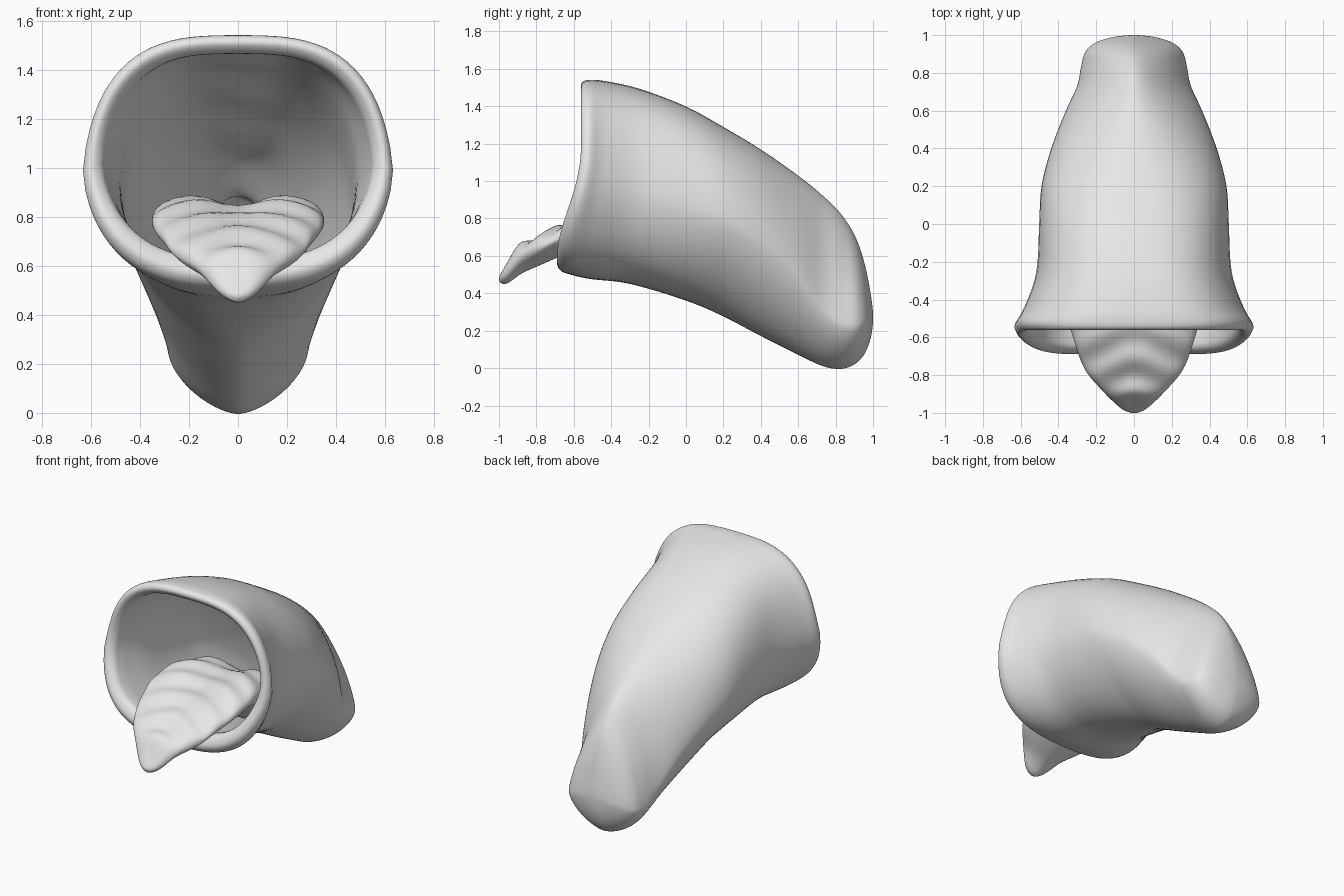
import bpy, bmesh, math
from mathutils import Vector

if "Cube" in bpy.data.objects:
    bpy.data.objects.remove(bpy.data.objects["Cube"], do_unlink=True)

SEGMENTS = 72
STEPS = 6

skin = bpy.data.materials.new("light_grey")
skin.use_nodes = True
skin.diffuse_color = (0.8, 0.8, 0.8, 1)
skin.node_tree.nodes["Principled BSDF"].inputs["Base Color"].default_value = (0.8, 0.8, 0.8, 1)


def clamp(value):
    return min(max(value, 0), 1)


def smooth_rows(rows):
    """Catmull-Rom interpolation through the section rows."""
    result = []
    last = len(rows) - 1
    for i in range(last):
        a, b, c, d = (Vector(rows[min(max(k, 0), last)]) for k in range(i - 1, i + 3))
        for s in range(STEPS):
            t = s / STEPS
            result.append(b + (c - a) * t / 2 + (a - b * 2.5 + c * 2 - d / 2) * t ** 2
                          + (b * 1.5 - a / 2 - c * 1.5 + d / 2) * t ** 3)
    result.append(Vector(rows[-1]))
    return result


def section(row, top_power, low_power, taper=0):
    """Closed ring, rounded separately above and below its widest height."""
    y_top, y_low, z_top, z_low, width, widest = row
    ring = []
    middle = z_low + widest * (z_top - z_low)
    for i in range(SEGMENTS):
        a = math.tau * i / SEGMENTS
        c, s = math.cos(a), math.sin(a)
        power = 2 / (top_power if s > 0 else low_power)
        rise = abs(s) ** power
        x = width * math.copysign(abs(c) ** power, c) * (1 - taper * rise)
        z = middle + rise * ((z_top - middle) if s > 0 else (z_low - middle))
        # The lower part of a slanted ring juts forward
        k = clamp(((z - z_low) / max(z_top - z_low, 0.001) - .03) * 1.7)
        ring.append(Vector((x, y_low + k * k * (3 - 2 * k) * (y_top - y_low), z)))
    return ring


def loft(name, rings):
    bm = bmesh.new()
    loops = [[bm.verts.new(p) for p in ring] for ring in rings]
    for a, b in zip(loops, loops[1:]):
        for i in range(SEGMENTS):
            j = (i + 1) % SEGMENTS
            bm.faces.new((a[i], a[j], b[j], b[i]))
    bm.faces.new(loops[0][::-1])
    bm.faces.new(loops[-1])
    bmesh.ops.recalc_face_normals(bm, faces=bm.faces)
    for face in bm.faces:
        face.smooth = True
    mesh = bpy.data.meshes.new(name)
    bm.to_mesh(mesh)
    bm.free()
    mesh.materials.append(skin)
    obj = bpy.data.objects.new(name, mesh)
    bpy.context.collection.objects.link(obj)
    soften = obj.modifiers.new("soften", 'SMOOTH')
    soften.factor = .5
    soften.iterations = 5


# Outer skin rows: y at top, y at bottom, top z, bottom z, half width, widest fraction
outer = [
    (-.51, -.62, 1.542, .5, .64, .46),
    (-.43, -.51, 1.535, .475, .59, .46),
    (-.25, -.3, 1.495, .45, .522, .47),
    (0, 0, 1.4, .36, .505, .5),
    (.2, .2, 1.29, .275, .492, .52),
    (.4, .4, 1.17, .17, .44, .52),
    (.6, .6, 1.03, .07, .362, .45),
    (.73, .73, .925, .01, .302, .34),
    (.83, .83, .825, -.005, .282, .29),
    (.91, .91, .695, .025, .26, .3),
    (.96, .96, .54, .085, .205, .35),
    (.99, .99, .38, .17, .11, .45),
    (1, 1, .3, .25, .02, .5),
]
# Rolled lip joining the inner wall to the outer skin
lip = [
    (-.42, -.5, 1.475, .575, .53, .46),
    (-.48, -.59, 1.466, .615, .548, .46),
    (-.53, -.655, 1.472, .62, .565, .46),
    (-.56, -.69, 1.505, .565, .602, .46),
    (-.55, -.67, 1.533, .52, .632, .46),
]
WALL = .03
inner = [(.965, .965, .3, .25, .02, .5)]
inner += [(a - WALL / 2, b - WALL / 2, t - WALL, l + WALL, w - WALL, f)
          for a, b, t, l, w, f in reversed(outer[2:-2])]

rings = []
rows = smooth_rows(inner + lip + outer)
inner_count = len(inner) * STEPS
for index, row in enumerate(rows):
    back = clamp((row[0] + .5) / 1.35)
    front = 1 - clamp((row[0] + .5) / .7)
    ring = section(row, 3.1 - 1.6 * back, 1.6 + 1.2 * front, .04 + .11 * front)
    # Ridges along the middle of the palate
    if index < inner_count and row[0] < .7:
        fade = clamp((inner_count - index) / STEPS)
        for p in ring:
            if p.z > (row[2] + row[3]) / 2:
                bump = 1 + math.sin(math.tau * p.y / .3)
                p.z -= .018 * fade * bump * math.exp(-(p.x / .12) ** 2)
    rings.append(ring)
loft("mouth_shell", rings)

# Tongue rows: y, top z, bottom z, half width
tongue = [
    (-1, .487, .47, .015),
    (-.985, .52, .452, .055),
    (-.95, .575, .455, .1),
    (-.88, .665, .505, .17),
    (-.78, .71, .55, .255),
    (-.66, .77, .6, .305),
    (-.5, .835, .64, .347),
    (-.34, .885, .65, .35),
    (-.18, .89, .58, .325),
    (0, .84, .46, .28),
    (.18, .66, .38, .2),
    (.26, .48, .4, .03),
]
rings = []
for y, top, low, width in smooth_rows(tongue):
    ring = section((y, y, top, low, width, .6), 2.6, 1.7)
    half = max((top - low) / 2, .001)
    # Chevron ridges and a centre groove on the upper side
    for p in ring:
        lift = max(0, (p.z - low) / half - 1) * clamp(width / .15)
        wave = math.sin(math.tau * (p.y + .45 * abs(p.x) + .75) / .19)
        groove = .055 * math.exp(-(p.x / .12) ** 2) * clamp(p.y * 3 + 2)
        p.z += lift * (.014 * wave - groove)
    rings.append(ring)
loft("tongue", rings)
